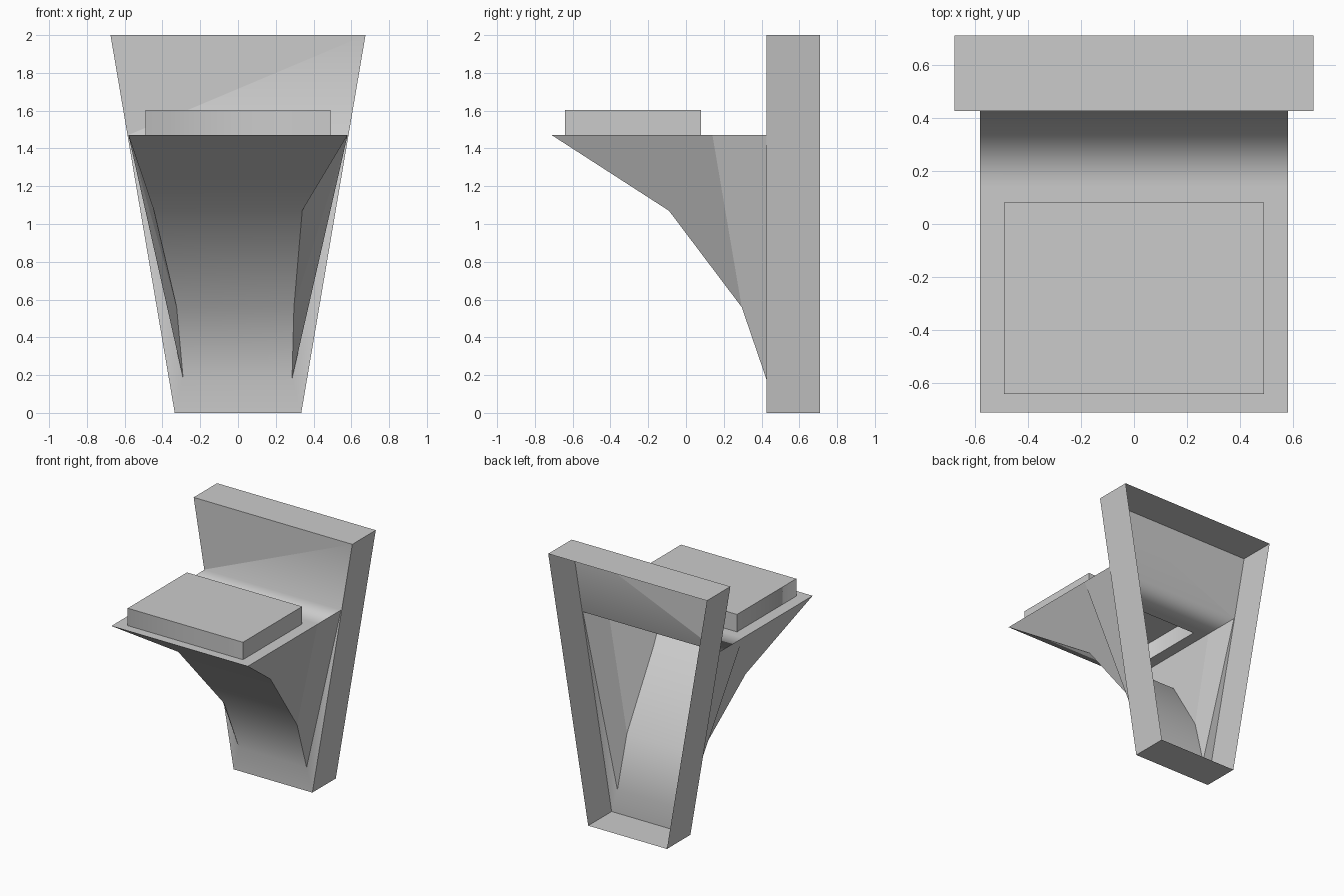
import bpy
import bmesh

cube = bpy.data.objects.get("Cube")
if cube:
    bpy.data.objects.remove(cube, do_unlink=True)

grey = bpy.data.materials.new("light_grey")
grey.use_nodes = True
colour = (0.6, 0.6, 0.6, 1)
grey.diffuse_color = colour
grey.node_tree.nodes["Principled BSDF"].inputs["Base Color"].default_value = colour


def build(name, polygons, is_soft):
    """Weld polygons into one shell; edges stay sharp unless is_soft says otherwise."""
    bm = bmesh.new()
    for points in polygons:
        bm.faces.new([bm.verts.new(p) for p in points])
    bmesh.ops.remove_doubles(bm, verts=bm.verts, dist=0.0005)
    bmesh.ops.recalc_face_normals(bm, faces=bm.faces)
    for face in bm.faces:
        face.smooth = True
    for edge in bm.edges:
        a, b = (v.co for v in edge.verts)
        edge.smooth = is_soft(a, b) or edge.calc_face_angle(0) < 0.02
    mesh = bpy.data.meshes.new(name)
    bm.to_mesh(mesh)
    bm.free()
    mesh.materials.append(grey)
    obj = bpy.data.objects.new(name, mesh)
    bpy.context.collection.objects.link(obj)
    return obj


def rectangle(x, y0, y1, z):
    return [(-x, y0, z), (x, y0, z), (x, y1, z), (-x, y1, z)]


def bands(lower, upper):
    """Quads joining two rings of points."""
    n = len(lower)
    return [[lower[i], lower[(i + 1) % n], upper[(i + 1) % n], upper[i]]
            for i in range(n)]


FRONT, BACK, TOP, SEAT = 0.425, 0.71, 2.0, 1.47
BASE_W, TOP_W, SEAT_W = 0.335, 0.675, 0.58
LEDGE_W = BASE_W + (TOP_W - BASE_W) * SEAT / TOP
BEND = 0.14  # where the flat seat starts to blend into the panel

# Curved support: y, z, right half-width, left half-width
profile = [(-0.71, SEAT, SEAT_W, SEAT_W), (-0.09, 1.07, 0.445, 0.34),
           (0.295, 0.56, 0.325, 0.296), (FRONT, 0.18, 0.29, 0.286)]
edges = {-1: [(-r, y, z) for y, z, r, l in profile],
         1: [(l, y, z) for y, z, r, l in profile]}
shell = [[edges[-1][i], edges[1][i], edges[1][i + 1], edges[-1][i + 1]]
         for i in range(3)]

# Support cheeks, panel side strips and panel side walls
for s in (-1, 1):
    tip, knee, shin, foot = edges[s]
    bend, rear = (s * SEAT_W, BEND, SEAT), (s * SEAT_W, FRONT, SEAT)
    ledge, base = (s * LEDGE_W, FRONT, SEAT), (s * BASE_W, FRONT, 0)
    shell += [[tip, knee, shin, bend], [bend, shin, foot, rear],
              [rear, foot, base, ledge],
              [base, ledge, (s * TOP_W, FRONT, TOP),
               (s * TOP_W, BACK, TOP), (s * BASE_W, BACK, 0)]]

# Panel front, top and bottom, open at the back
shell += [[(-BASE_W, FRONT, 0), (BASE_W, FRONT, 0), edges[1][3], edges[-1][3]],
          [(-TOP_W, FRONT, TOP), (-LEDGE_W, FRONT, SEAT), (-SEAT_W, FRONT, SEAT),
           (SEAT_W, FRONT, SEAT), (LEDGE_W, FRONT, SEAT), (TOP_W, FRONT, TOP)],
          rectangle(TOP_W, FRONT, BACK, TOP), rectangle(BASE_W, FRONT, BACK, 0)]

# Seat surface with an opening under the cushion
opening = rectangle(0.49, -0.64, 0.08, SEAT)
shell += bands(rectangle(SEAT_W, -0.71, BEND, SEAT), opening)
shell.append(rectangle(SEAT_W, BEND, FRONT, SEAT))


def shell_soft(a, b):
    crosswise = abs(a.y - b.y) < 0.001 and abs(a.z - b.z) < 0.001
    return crosswise and a.y > -0.6 and 0.1 < a.z < 1.9


build("seat_and_back_shell", shell, shell_soft)

# Raised cushion, hollow underneath
lid = rectangle(0.49, -0.64, 0.08, 1.604)
build("cushion", bands(opening, lid) + [lid],
      lambda a, b: abs(a.z - b.z) > 0.1 and a.x < 0 and a.y < 0)
